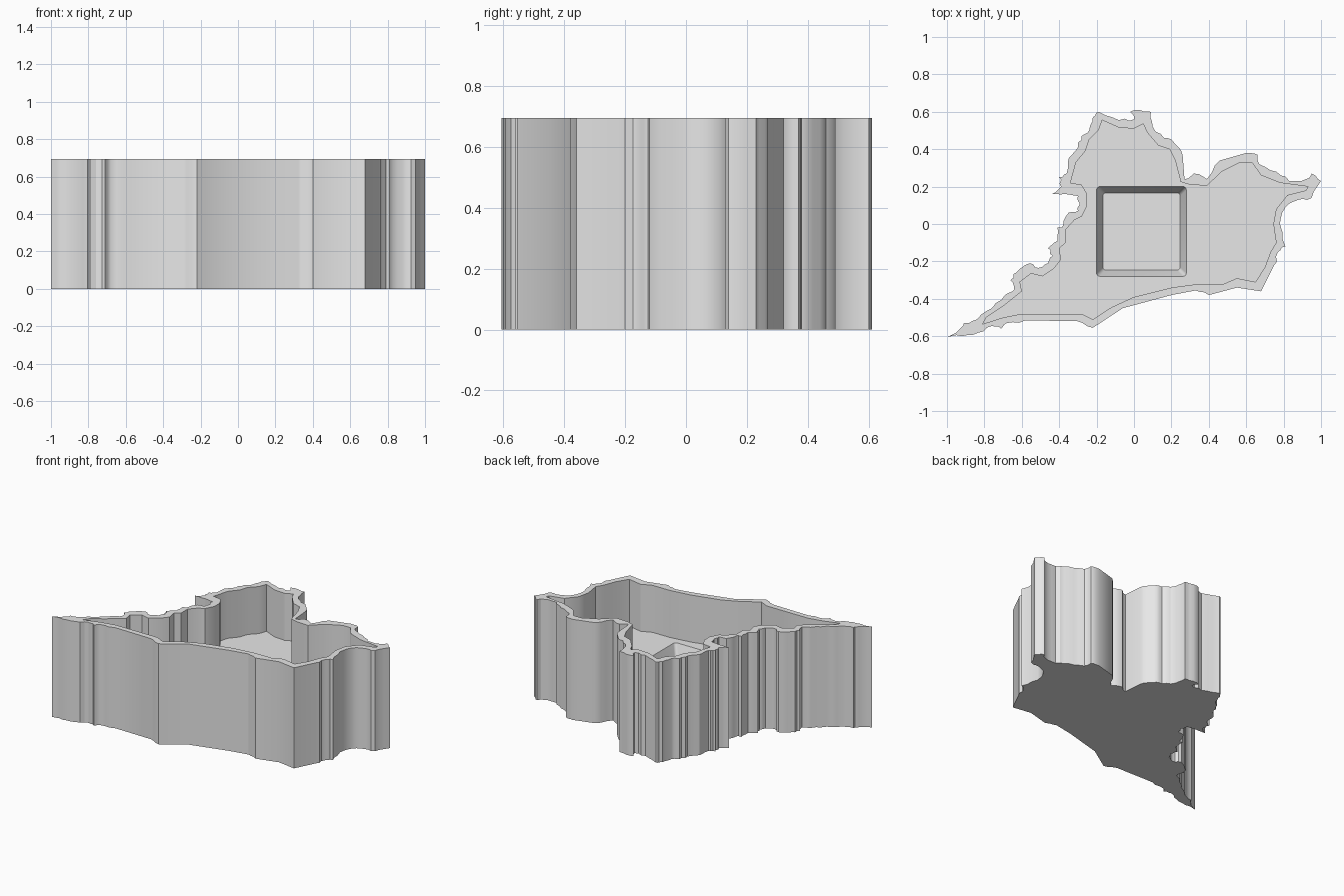
import bpy, bmesh, math, random
from mathutils import Vector

if "Cube" in bpy.data.objects:
    bpy.data.objects.remove(bpy.data.objects["Cube"])

random.seed(4)
HEIGHT, FLOOR, POCKET = 0.695, 0.37, 0.27

# Main corners of the jagged outer outline, clockwise from the left tip
OUTER = [
    (-1, -.605), (-.93, -.56), (-.91, -.53), (-.84, -.51), (-.76, -.45), (-.69, -.38),
    (-.64, -.35), (-.66, -.3), (-.63, -.26), (-.56, -.21), (-.51, -.235), (-.46, -.21),
    (-.435, -.17), (-.46, -.13), (-.41, -.09), (-.41, -.02), (-.38, -.01), (-.35, .06),
    (-.3, .07), (-.29, .11), (-.3, .15), (-.37, .16), (-.44, .16), (-.39, .2),
    (-.4, .25), (-.36, .27), (-.35, .35), (-.3, .41), (-.28, .47), (-.24, .5),
    (-.22, .57), (-.19, .6), (-.08, .555), (0, .56), (-.02, .6), (.03, .61),
    (.09, .6), (.1, .52), (.16, .46), (.21, .44), (.26, .37), (.27, .24),
    (.32, .27), (.39, .24), (.46, .34), (.6, .38), (.66, .37), (.67, .32),
    (.76, .28), (.83, .23), (.92, .24), (.95, .27), (1, .23), (.95, .14),
    (.88, .13), (.81, .09), (.78, 0), (.81, -.12), (.77, -.15), (.75, -.22),
    (.68, -.36), (.55, -.34), (.4, -.38), (.33, -.355), (.2, -.38), (-.06, -.45),
    (-.22, -.555), (-.3, -.52), (-.58, -.515), (-.68, -.53), (-.71, -.56), (-.76, -.545),
    (-.83, -.58), (-.92, -.6)]

# Smoother outline of the hollow
INNER = [
    (-.81, -.535), (-.79, -.5), (-.7, -.44), (-.6, -.36), (-.61, -.31), (-.55, -.265),
    (-.49, -.28), (-.43, -.24), (-.39, -.19), (-.4, -.13), (-.365, -.1), (-.365, -.03),
    (-.32, .02), (-.28, .04), (-.25, .1), (-.25, .16), (-.28, .21), (-.34, .22),
    (-.31, .33), (-.26, .39), (-.24, .45), (-.19, .5), (-.17, .555), (-.08, .515),
    (0, .51), (.05, .535), (.07, .49), (.13, .42), (.19, .4), (.22, .34),
    (.25, .225), (.3, .21), (.39, .205), (.47, .28), (.57, .33), (.63, .33),
    (.68, .26), (.78, .22), (.93, .2), (.92, .18), (.82, .155), (.76, .08),
    (.745, 0), (.76, -.1), (.73, -.15), (.7, -.23), (.65, -.31), (.55, -.29),
    (.48, -.32), (.35, -.32), (.2, -.34), (0, -.39), (-.12, -.445), (-.22, -.51),
    (-.28, -.48), (-.6, -.48), (-.7, -.5)]


def roughen(points):
    """Break each short side into three uneven pieces."""
    result = []
    for i, p in enumerate(points):
        a, b = Vector(p), Vector(points[(i + 1) % len(points)])
        side = b - a
        result.append(a)
        if 0.03 < side.length < 0.13:
            normal = Vector((-side.y, side.x)).normalized()
            for t in (0.36, 0.68):
                result.append(a + side * t + normal * random.uniform(-0.008, 0.008))
    return [tuple(p) for p in result]


def rounded_square(half, radius, cx=0.04, cy=-0.04):
    points = []
    for corner in range(4):
        mid = math.radians(45 + 90 * corner)
        kx, ky = math.copysign(1, math.cos(mid)), math.copysign(1, math.sin(mid))
        for step in range(5):
            a = math.radians(90 * corner + 22.5 * step)
            points.append((cx + kx * (half - radius) + radius * math.cos(a),
                           cy + ky * (half - radius) + radius * math.sin(a)))
    return points


bm = bmesh.new()


def ring(points, z):
    verts = [bm.verts.new((x, y, z)) for x, y in points]
    return [bm.edges.new((v, verts[(i + 1) % len(verts)])) for i, v in enumerate(verts)], verts


def wall(low, high):
    a, b = low[1], high[1]
    for i in range(len(a)):
        j = (i + 1) % len(a)
        bm.faces.new((a[i], a[j], b[j], b[i]))


def cap(*rings):
    edges = [e for r in rings for e in r[0]]
    bmesh.ops.triangle_fill(bm, use_beauty=True, use_dissolve=False, edges=edges)


coast = roughen(OUTER)
base, rim_out = ring(coast, 0), ring(coast, HEIGHT)
rim_in, floor = ring(INNER, HEIGHT), ring(INNER, FLOOR)
lip = ring(rounded_square(0.24, 0.018), FLOOR)
bed = ring(rounded_square(0.207, 0.018), POCKET)

# Flat surfaces: underside, rim, hollow floor, pocket bed
cap(base)
cap(rim_out, rim_in)
cap(floor, lip)
cap(bed)
# Outer wall, hollow wall, sloped pocket wall
wall(base, rim_out)
wall(floor, rim_in)
wall(bed, lip)
bmesh.ops.recalc_face_normals(bm, faces=bm.faces)

mesh = bpy.data.meshes.new("island_tray")
bm.to_mesh(mesh)
bm.free()
tray = bpy.data.objects.new("island_tray", mesh)
bpy.context.collection.objects.link(tray)

grey = bpy.data.materials.new("light_grey")
grey.diffuse_color = (0.8, 0.8, 0.8, 1)
grey.use_nodes = True
grey.node_tree.nodes["Principled BSDF"].inputs["Base Color"].default_value = grey.diffuse_color
mesh.materials.append(grey)

bpy.context.view_layer.objects.active = tray
tray.select_set(True)
bpy.ops.object.shade_smooth_by_angle(angle=math.radians(30))
